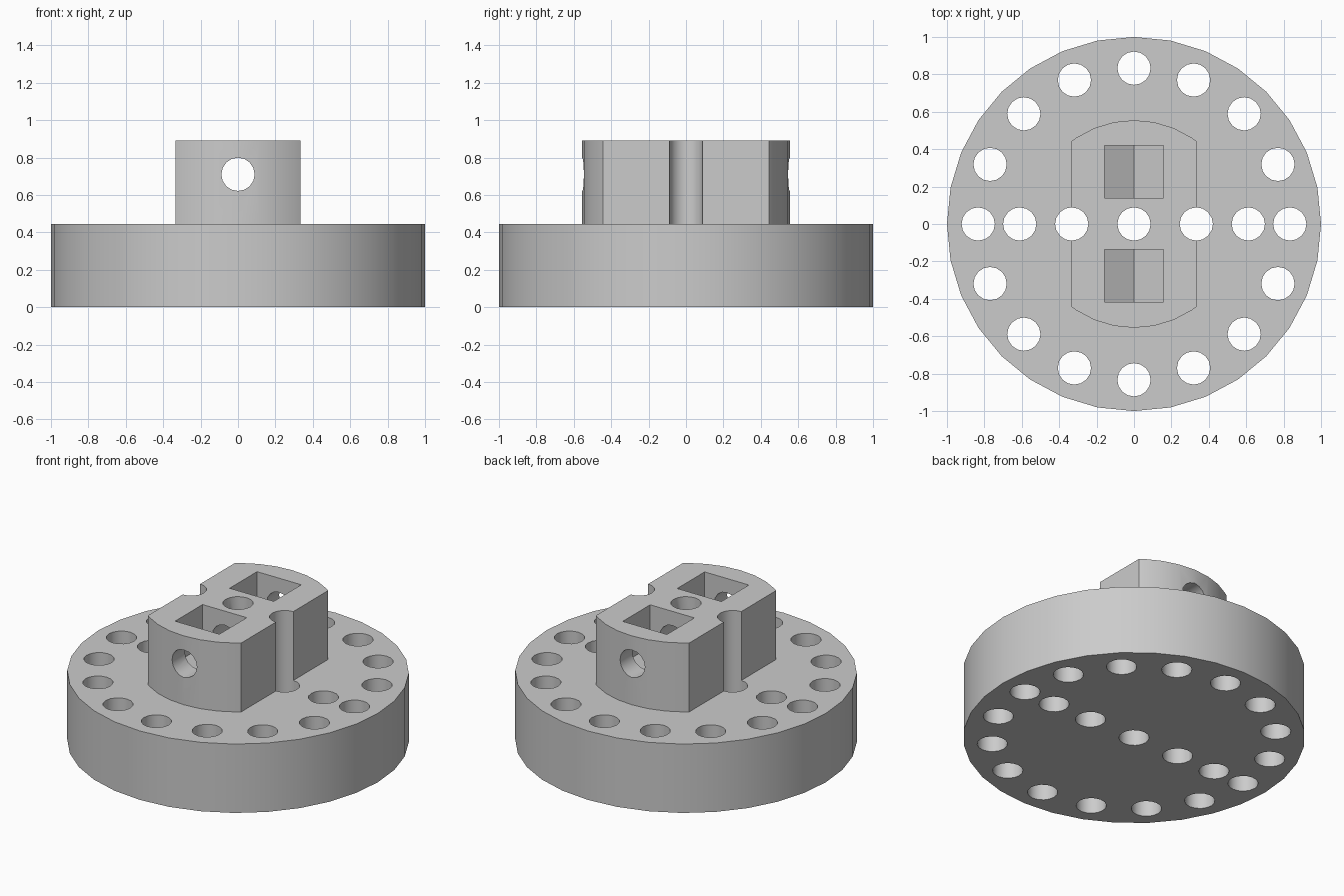
import bpy
import bmesh
from math import cos, sin, radians, sqrt
from mathutils import Matrix

if "Cube" in bpy.data.objects:
    bpy.data.objects.remove(bpy.data.objects["Cube"], do_unlink=True)

DISC_TOP, BOSS_TOP = 0.445, 0.89
HALF_WIDTH, BOSS_R = 0.333, 0.555
HOLE_R, CROSS_Z = 0.089, 0.71

grey = bpy.data.materials.new("plain grey")
grey.use_nodes = True
colour = (0.6, 0.6, 0.6, 1)
grey.diffuse_color = colour
grey.node_tree.nodes["Principled BSDF"].inputs["Base Color"].default_value = colour


def circle(r, n, cx=0, cy=0):
    return [(cx + r * cos(radians(360 * i / n)), cy + r * sin(radians(360 * i / n)))
            for i in range(n)]


def prisms(name, outlines, low, high, matrix=None):
    """Extrude flat outlines from low to high as one object."""
    bm = bmesh.new()
    for outline in outlines:
        face = bm.faces.new([bm.verts.new((x, y, low)) for x, y in outline])
        top = bmesh.ops.extrude_face_region(bm, geom=[face])["geom"]
        bmesh.ops.translate(bm, vec=(0, 0, high - low),
                            verts=[v for v in top if isinstance(v, bmesh.types.BMVert)])
    if matrix:
        bm.transform(matrix)
    bmesh.ops.recalc_face_normals(bm, faces=bm.faces)
    mesh = bpy.data.meshes.new(name)
    bm.to_mesh(mesh)
    bm.free()
    obj = bpy.data.objects.new(name, mesh)
    bpy.context.collection.objects.link(obj)
    return obj


def select_only(obj):
    bpy.ops.object.select_all(action='DESELECT')
    obj.select_set(True)
    bpy.context.view_layer.objects.active = obj


def cut(obj, cutter):
    mod = obj.modifiers.new("cut", 'BOOLEAN')
    mod.operation, mod.solver, mod.object = 'DIFFERENCE', 'EXACT', cutter
    select_only(obj)
    bpy.ops.object.modifier_apply(modifier=mod.name)


# Base disc and the flat-sided boss on top
base = prisms("base_disc", [circle(1, 32)], 0, DISC_TOP)
corner_y = sqrt(BOSS_R ** 2 - HALF_WIDTH ** 2)
arc = [p for p in circle(BOSS_R, 32) if abs(p[0]) < HALF_WIDTH - 0.001]
back = [(HALF_WIDTH, corner_y)] + [p for p in arc if p[1] > 0] + [(-HALF_WIDTH, corner_y)]
boss = prisms("clamp_boss", [back + [(-x, -y) for x, y in back]], DISC_TOP, BOSS_TOP)

# Upright holes: an outer ring and a row across the middle
centres = [(0.833 * cos(radians(a * 22.5)), 0.833 * sin(radians(a * 22.5))) for a in range(16)]
centres += [(x, 0) for x in (-0.611, -HALF_WIDTH, 0, HALF_WIDTH, 0.611)]
upright = prisms("upright_hole_cutter", [circle(HOLE_R, 16, *c) for c in centres], -0.1, 1)

# Cross hole from front to back
turn = Matrix.Translation((0, 0, CROSS_Z)) @ Matrix.Rotation(radians(90), 4, 'X')
cross = prisms("cross_hole_cutter", [circle(HOLE_R, 16)], -0.7, 0.7, turn)

# Nut pockets: open at the top with a hexagonal bottom
w = 0.158
side, point = w / sqrt(3), 2 * w / sqrt(3)
nut = [(-w, 0.3), (-w, -side), (0, -point), (w, -side), (w, 0.3)]
pockets = [prisms("nut_pocket_cutter", [nut], lo, lo + 0.28, turn) for lo in (-0.42, 0.136)]

cut(base, upright)
for cutter in (upright, cross, *pockets):
    cut(boss, cutter)
for cutter in (upright, cross, *pockets):
    bpy.data.objects.remove(cutter, do_unlink=True)

for obj in (base, boss):
    obj.data.materials.clear()
    obj.data.materials.append(grey)
    select_only(obj)
    bpy.ops.object.shade_smooth_by_angle(angle=radians(30))
